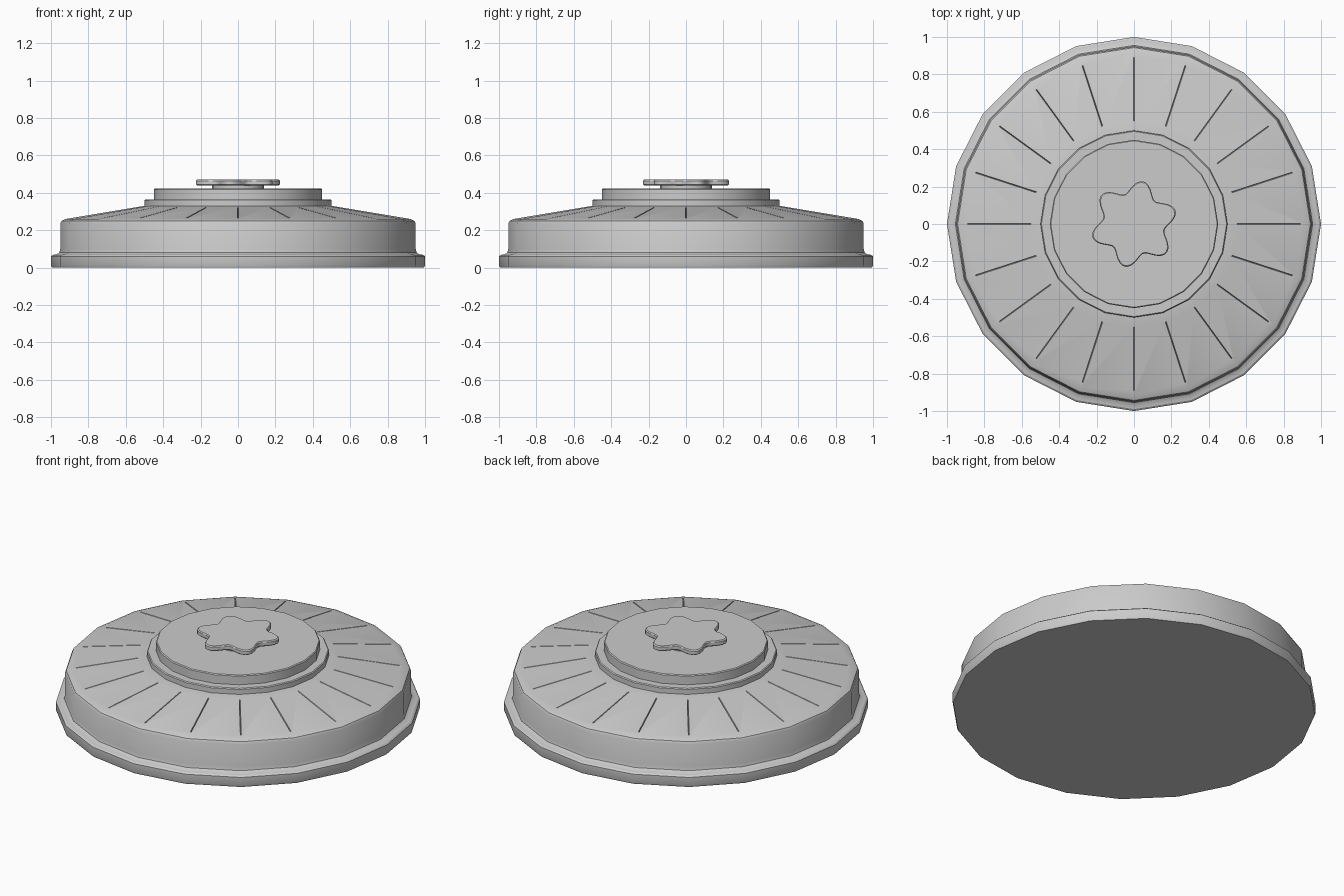
import bpy, bmesh, math

if "Cube" in bpy.data.objects:
    bpy.data.objects.remove(bpy.data.objects["Cube"])

SIDES = 20


def make_object(name, bm, angle=25):
    bmesh.ops.recalc_face_normals(bm, faces=bm.faces)
    mesh = bpy.data.meshes.new(name)
    bm.to_mesh(mesh)
    bm.free()
    obj = bpy.data.objects.new(name, mesh)
    bpy.context.collection.objects.link(obj)
    bpy.ops.object.select_all(action='DESELECT')
    obj.select_set(True)
    bpy.context.view_layer.objects.active = obj
    if angle:
        bpy.ops.object.shade_smooth_by_angle(angle=math.radians(angle))
    return obj


def loft(name, profile, outline, angle=25):
    """Stack scaled copies of a closed outline; profile holds (scale, z)."""
    bm = bmesh.new()
    rings = [[bm.verts.new((x * s, y * s, z)) for x, y in outline]
             for s, z in profile]
    n = len(outline)
    for a, b in zip(rings, rings[1:]):
        for i in range(n):
            j = (i + 1) % n
            bm.faces.new((a[i], a[j], b[j], b[i]))
    bm.faces.new(rings[0][::-1])
    bm.faces.new(rings[-1])
    return make_object(name, bm, angle)


circle = [(math.cos(2 * math.pi * i / SIDES), math.sin(2 * math.pi * i / SIDES))
          for i in range(SIDES)]

# Flanged base with upright wall and sloping shoulder
body = loft("body", [(0.995, 0), (1.0, 0.012), (1.0, 0.06), (0.99, 0.068),
                     (0.97, 0.071), (0.955, 0.08), (0.95, 0.10),
                     (0.95, 0.235), (0.943, 0.25), (0.92, 0.26),
                     (0.50, 0.33), (0.45, 0.33)], circle)

# Thin radial grooves along the shoulder corners
bm = bmesh.new()
r0, r1, w = 0.55, 0.89, 0.005
for c, s in circle:
    def point(r, side, dz):
        z = 0.33 - (r - 0.50) / 6 + dz
        return bm.verts.new((r * c - side * s, r * s + side * c, z))
    low = [point(r0, 0, 0), point(r1, 0, 0)]
    low[0].co.z -= 0.012
    low[1].co.z -= 0.012
    left = [point(r0, w, 0.01), point(r1, w, 0.01)]
    right = [point(r0, -w, 0.01), point(r1, -w, 0.01)]
    bm.faces.new((low[0], low[1], left[1], left[0]))
    bm.faces.new((low[1], low[0], right[0], right[1]))
    bm.faces.new((left[0], left[1], right[1], right[0]))
    bm.faces.new((low[0], left[0], right[0]))
    bm.faces.new((low[1], right[1], left[1]))
cutter = make_object("groove_cutter", bm, None)
cutter.hide_render = True
cutter.hide_viewport = True
cut = body.modifiers.new("grooves", 'BOOLEAN')
cut.operation = 'DIFFERENCE'
cut.solver = 'EXACT'
cut.object = cutter

# Stepped central plate
loft("lower_step", [(0.50, 0.325), (0.50, 0.36), (0.495, 0.365),
                    (0.44, 0.365)], circle)
loft("pressure_plate", [(0.45, 0.36), (0.45, 0.417), (0.445, 0.422)], circle)

# Six-lobed knob on a short stem
lobes = []
for i in range(72):
    a = math.radians(i * 5)
    r = 0.2 + 0.034 * math.cos(6 * (a - math.radians(18)))
    lobes.append((r * math.cos(a), r * math.sin(a)))
loft("knob", [(0.96, 0.438), (1.0, 0.444), (1.0, 0.464), (0.97, 0.470)],
     lobes, 30)
loft("knob_stem", [(0.14, 0.415), (0.14, 0.445)], circle)
